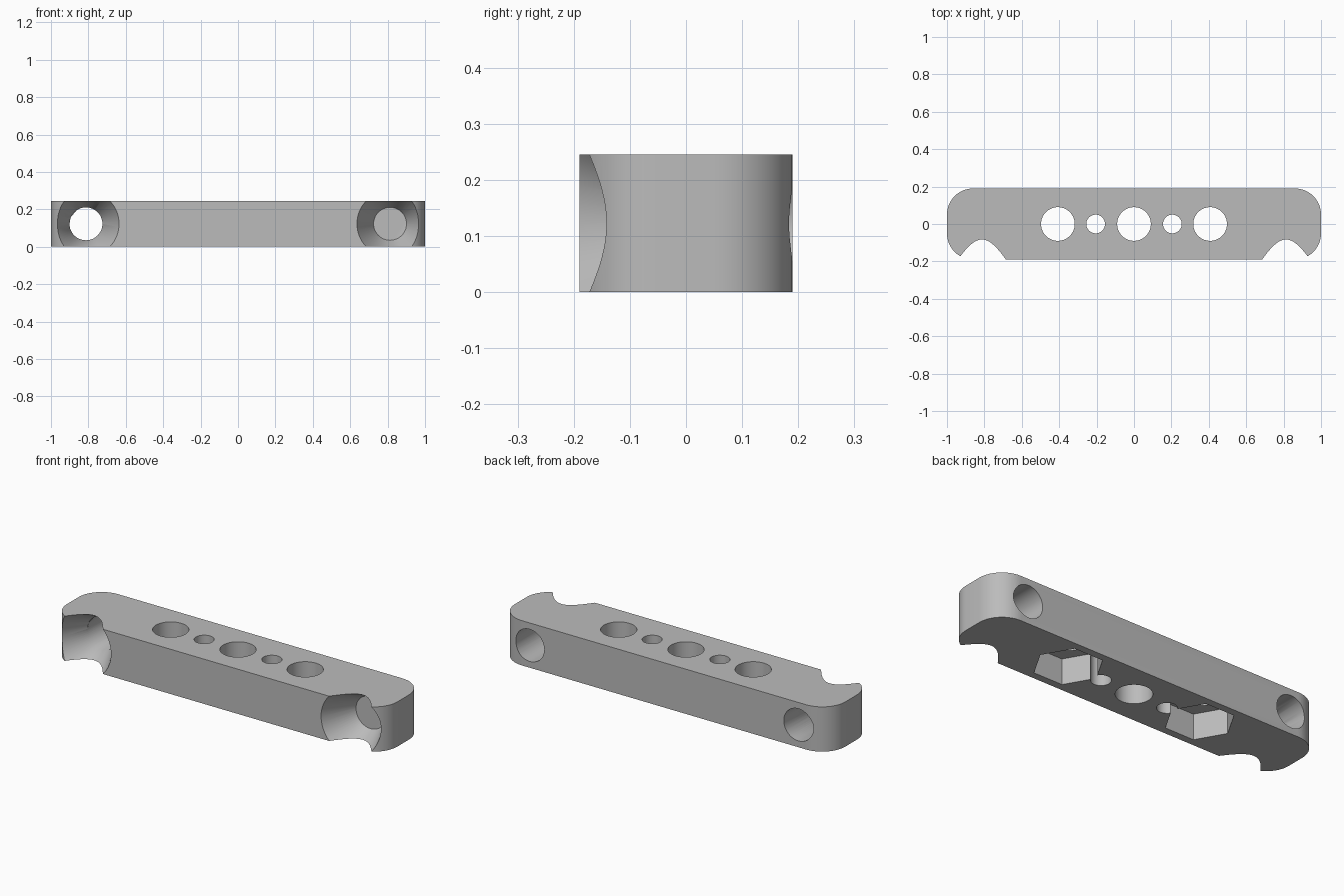
import bpy, bmesh
from math import pi, radians
from mathutils import Matrix, Vector

HEIGHT, HALF_X, HALF_Y, CORNER = 0.245, 1.0, 0.19, 0.14
MID = HEIGHT / 2

default = bpy.data.objects.get("Cube")
if default:
    bpy.data.objects.remove(default, do_unlink=True)

grey = bpy.data.materials.new("plain_grey")
grey.use_nodes = True
colour = (0.5, 0.5, 0.5, 1)
grey.diffuse_color = colour
grey.node_tree.nodes["Principled BSDF"].inputs["Base Color"].default_value = colour


def make_object(name, bm):
    mesh = bpy.data.meshes.new(name)
    bm.to_mesh(mesh)
    bm.free()
    mesh.materials.append(grey)
    obj = bpy.data.objects.new(name, mesh)
    bpy.context.collection.objects.link(obj)
    return obj


def rod(name, start, end, r1, r2=None, sides=64):
    """Straight rod or cone between two points."""
    start, end = Vector(start), Vector(end)
    axis = end - start
    bm = bmesh.new()
    bmesh.ops.create_cone(bm, cap_ends=True, segments=sides, radius1=r1,
                          radius2=r1 if r2 is None else r2, depth=axis.length)
    turn = axis.to_track_quat('Z', 'Y').to_matrix().to_4x4()
    bm.transform(Matrix.Translation((start + end) / 2) @ turn)
    return make_object(name, bm)


# Bar with four rounded upright corners
bm = bmesh.new()
bmesh.ops.create_cube(bm, size=1)
bm.transform(Matrix.Translation((0, 0, MID)) @
             Matrix.Diagonal((2 * HALF_X, 2 * HALF_Y, HEIGHT, 1)))
upright = [e for e in bm.edges if abs(e.verts[0].co.z - e.verts[1].co.z) > 0.1]
bmesh.ops.bevel(bm, geom=upright, offset=CORNER, segments=14, profile=0.5,
                affect='EDGES')
bar = make_object("mounting_bar", bm)

# Row of upright holes along the middle
cutters = []
for x, r in ((-0.407, 0.09), (-0.205, 0.05), (0, 0.09), (0.205, 0.05), (0.407, 0.09)):
    cutters.append(rod("upright_hole", (x, 0, -0.1), (x, 0, HEIGHT + 0.1), r))

for side in (-1, 1):
    # Hexagonal nut pocket in the underside, corners pointing along the bar
    pocket = rod("nut_pocket", (0, 0, -0.1), (0, 0, 0.14), 0.173, sides=6)
    pocket.data.transform(Matrix.Translation((side * 0.407, 0, 0)) @
                          Matrix.Rotation(pi / 2, 4, 'Z'))
    # Cross hole with a wide funnel at the front
    x = side * 0.813
    hole = rod("cross_hole", (x, -0.1, MID), (x, 0.4, MID), 0.088)
    funnel = rod("front_funnel", (x, -0.29, MID), (x, -0.015, MID), 0.228, 0.088)
    cutters += [pocket, hole, funnel]

# Cut everything out of the bar
bpy.context.view_layer.objects.active = bar
bar.select_set(True)
for cutter in cutters:
    mod = bar.modifiers.new("cut", 'BOOLEAN')
    mod.operation = 'DIFFERENCE'
    mod.solver = 'EXACT'
    mod.object = cutter
    bpy.ops.object.modifier_apply(modifier=mod.name)
for cutter in cutters:
    bpy.data.objects.remove(cutter, do_unlink=True)

bpy.ops.object.select_all(action='DESELECT')
bar.select_set(True)
bpy.ops.object.shade_smooth_by_angle(angle=radians(30))
